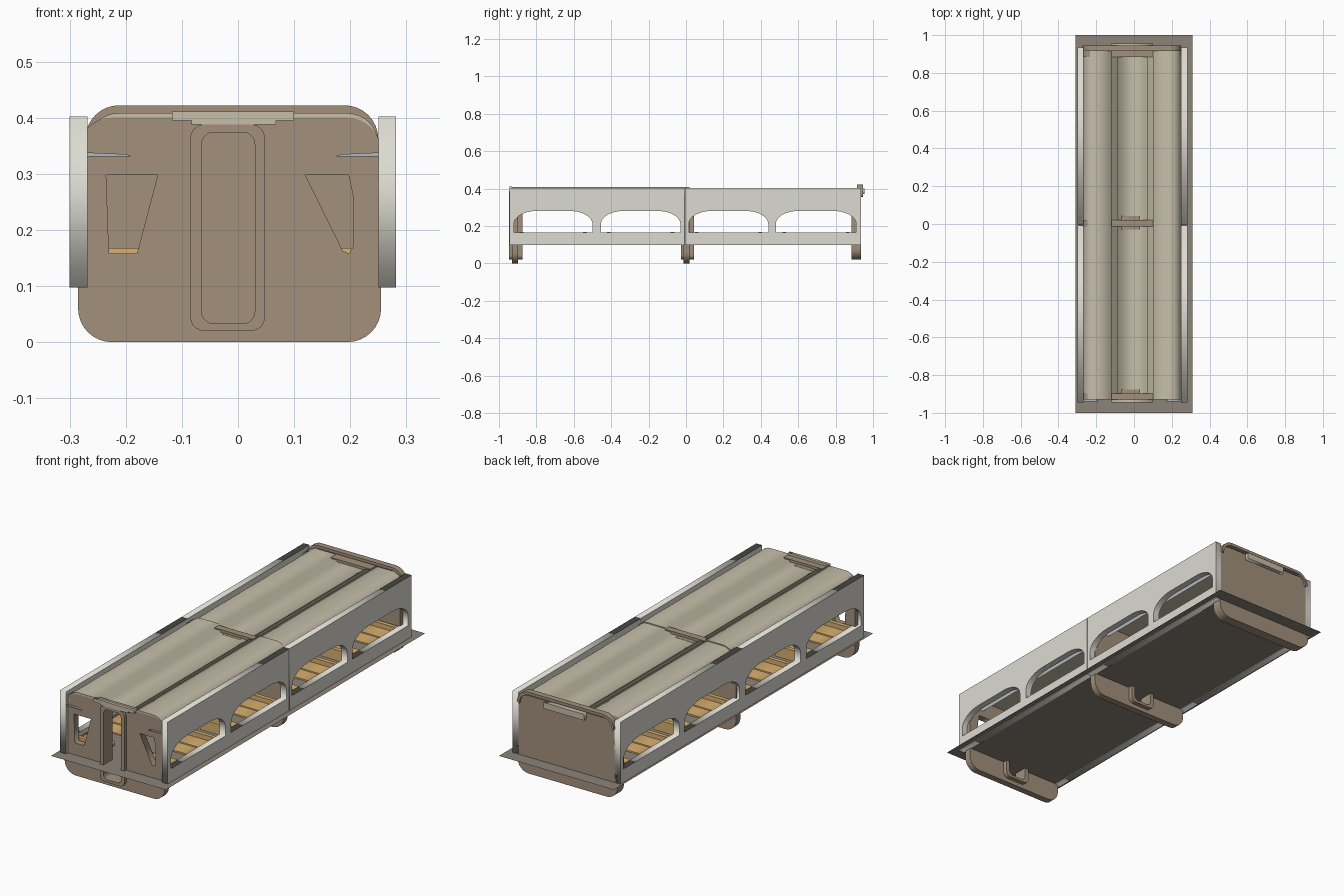
import bpy
from math import sin, cos, pi
from mathutils import Matrix

if "Cube" in bpy.data.objects:
    bpy.data.objects.remove(bpy.data.objects["Cube"])


def material(name, rgb):
    m = bpy.data.materials.new(name)
    m.diffuse_color = (*rgb, 1)
    m.use_nodes = True
    m.node_tree.nodes["Principled BSDF"].inputs["Base Color"].default_value = m.diffuse_color
    return m


BROWN = material("brown", (0.36, 0.28, 0.20))
PALE = material("pale", (0.72, 0.71, 0.64))
CREAM = material("cream", (0.57, 0.52, 0.40))
ORANGE = material("orange", (0.68, 0.43, 0.16))
GREY = material("grey", (0.45, 0.47, 0.50))
DARK = material("dark", (0.26, 0.23, 0.19))

AXES = {
    'x': Matrix(((0, 0, 1, 0), (1, 0, 0, 0), (0, 1, 0, 0), (0, 0, 0, 1))),   # profile in y, z
    'y': Matrix(((1, 0, 0, 0), (0, 0, -1, 0), (0, 1, 0, 0), (0, 0, 0, 1))),  # profile in x, z
}


def prism(name, outlines, axis, lo, hi, mat):
    """Extrude an outline (plus holes) along an axis from lo to hi."""
    cu = bpy.data.curves.new(name, 'CURVE')
    cu.dimensions, cu.fill_mode, cu.extrude = '2D', 'BOTH', (hi - lo) / 2
    for pts in outlines:
        s = cu.splines.new('POLY')
        s.points.add(len(pts) - 1)
        for p, (a, b) in zip(s.points, pts):
            p.co = (a, b, 0, 1)
        s.use_cyclic_u = True
    tmp = bpy.data.objects.new(name + "_tmp", cu)
    bpy.context.collection.objects.link(tmp)
    dg = bpy.context.evaluated_depsgraph_get()
    me = bpy.data.meshes.new_from_object(tmp.evaluated_get(dg))
    bpy.data.objects.remove(tmp)
    mid = (lo + hi) / 2
    shift = (mid, 0, 0) if axis == 'x' else (0, mid, 0)
    me.transform(Matrix.Translation(shift) @ AXES[axis])
    me.materials.clear()
    me.materials.append(mat)
    ob = bpy.data.objects.new(name, me)
    bpy.context.collection.objects.link(ob)
    return ob


def rounded(x0, x1, z0, z1, r, n=8):
    pts = []
    for cx, cz, a in ((x1 - r, z1 - r, 0), (x0 + r, z1 - r, 1), (x0 + r, z0 + r, 2), (x1 - r, z0 + r, 3)):
        pts += [(cx + r * cos((a + i / n) * pi / 2), cz + r * sin((a + i / n) * pi / 2)) for i in range(n + 1)]
    return pts


def rect(a0, a1, b0, b1):
    return [(a0, b0), (a1, b0), (a1, b1), (a0, b1)]


def box(name, x0, x1, y0, y1, z0, z1, mat):
    return prism(name, [rect(x0, x1, z0, z1)], 'y', y0, y1, mat)


def arch(y0, y1, z0=0.165, z1=0.28, ry=0.12, rz=0.07, n=10):
    """Window with a flat top and elliptical shoulders."""
    pts = [(y0, z0), (y1, z0)]
    pts += [(y1 - ry + ry * cos(i / n * pi / 2), z1 - rz + rz * sin(i / n * pi / 2)) for i in range(n + 1)]
    pts += [(y0 + ry - ry * sin(i / n * pi / 2), z1 - rz + rz * cos(i / n * pi / 2)) for i in range(n + 1)]
    return pts


# Base sheet
me = bpy.data.meshes.new("base_sheet")
me.from_pydata([(-.31, -1, .1), (.31, -1, .1), (.31, 1, .1), (-.31, 1, .1)], [], [(0, 1, 2, 3)])
me.materials.append(DARK)
bpy.context.collection.objects.link(bpy.data.objects.new("base_sheet", me))

# Side walls, two panels each, with arched windows
WINDOWS = [(-.92, -.50), (-.455, -.03), (.015, .44), (.48, .91)]
for side, x0, x1 in (("left", -.30, -.268), ("right", .25, .282)):
    for part, y0, y1, wins in (("front", -.945, -.008, WINDOWS[:2]), ("rear", -.006, .935, WINDOWS[2:])):
        prism(f"{side}_{part}_wall", [rect(y0, y1, .097, .402)] + [arch(*w) for w in wins], 'x', x0, x1, PALE)

# Bulkheads with doorway and door frame
door = rounded(-.085, .048, .02, .388, .025)
opening = rounded(-.065, .03, .033, .374, .022)
shell = rounded(-.285, .255, 0, .40, .06)
left_pane = [(-.235, .298), (-.143, .298), (-.18, .158), (-.23, .158)]
right_pane = [(.12, .298), (.197, .298), (.205, .26), (.205, .17), (.198, .158), (.187, .162)]
for name, y, panes in (("front", -.93, [left_pane, right_pane]), ("middle", -.013, [])):
    prism(name + "_bulkhead", [shell, door] + panes, 'y', y, y + .033, BROWN)
    prism(name + "_door_frame", [door, opening], 'y', y - .015, y + .055, BROWN)

# Closed rear bulkhead with its projecting roof lip
prism("rear_bulkhead", [rounded(-.285, .255, .02, .40, .06)], 'y', .885, .935, BROWN)
hood = rounded(-.272, .25, .2, .422, .06)
under = rounded(-.262, .24, .2, .408, .054)
n = 9
prism("rear_hood", [hood[:2 * n] + under[:2 * n][::-1]], 'y', .915, .945, BROWN)
prism("rear_lip", [rect(-.118, .10, .37, .40)], 'y', .93, .955, CREAM)

# Roof: curved edges and a stepped channel along the middle
channel = [(-.118, .395), (-.086, .395), (-.086, .387), (.07, .387), (.07, .395), (.10, .395)]
for name, y0, y1, top in (("front", -.93, .02, .408), ("rear", .02, .92, .403)):
    outer = rounded(-.268, .25, .2, top, .055)
    inner = rounded(-.26, .242, .2, .38, .045)
    section = outer[:n] + [(.10, top)] + channel[::-1] + [(-.118, top)] + outer[n:2 * n]
    prism(name + "_roof", [section + inner[:2 * n][::-1]], 'y', y0, y1, CREAM)
prism("roof_end_cap", [[(-.118, .395), (-.083, .395), (-.083, .388), (.068, .388), (.068, .395),
                        (.10, .395), (.10, .411), (-.118, .411)]], 'y', -.945, -.93, CREAM)

# Luggage racks along both walls
prism("left_rack", [[(-.27, .331), (-.19, .331), (-.20, .335), (-.27, .338)]], 'y', -.94, .88, GREY)
prism("right_rack", [[(.25, .331), (.173, .331), (.185, .335), (.25, .338)]], 'y', -.94, .88, GREY)

# Facing benches with a low table at every window
for i, (y0, y1) in enumerate(WINDOWS):
    c = (y0 + y1) / 2
    for side, x0, x1 in (("left", -.268, -.11), ("right", .09, .25)):
        for end, s in (("front", -1), ("rear", 1)):
            a, b = sorted((c + s * .08, c + s * .16))
            box(f"{side}_{end}_seat_{i}", x0, x1, a, b, .125, .145, ORANGE)
            a, b = sorted((c + s * .16, c + s * .18))
            box(f"{side}_{end}_seat_back_{i}", x0, x1, a, b, .115, .168, ORANGE)
        box(f"{side}_table_{i}", x0, x1, c - .04, c + .04, .155, .163, ORANGE)
